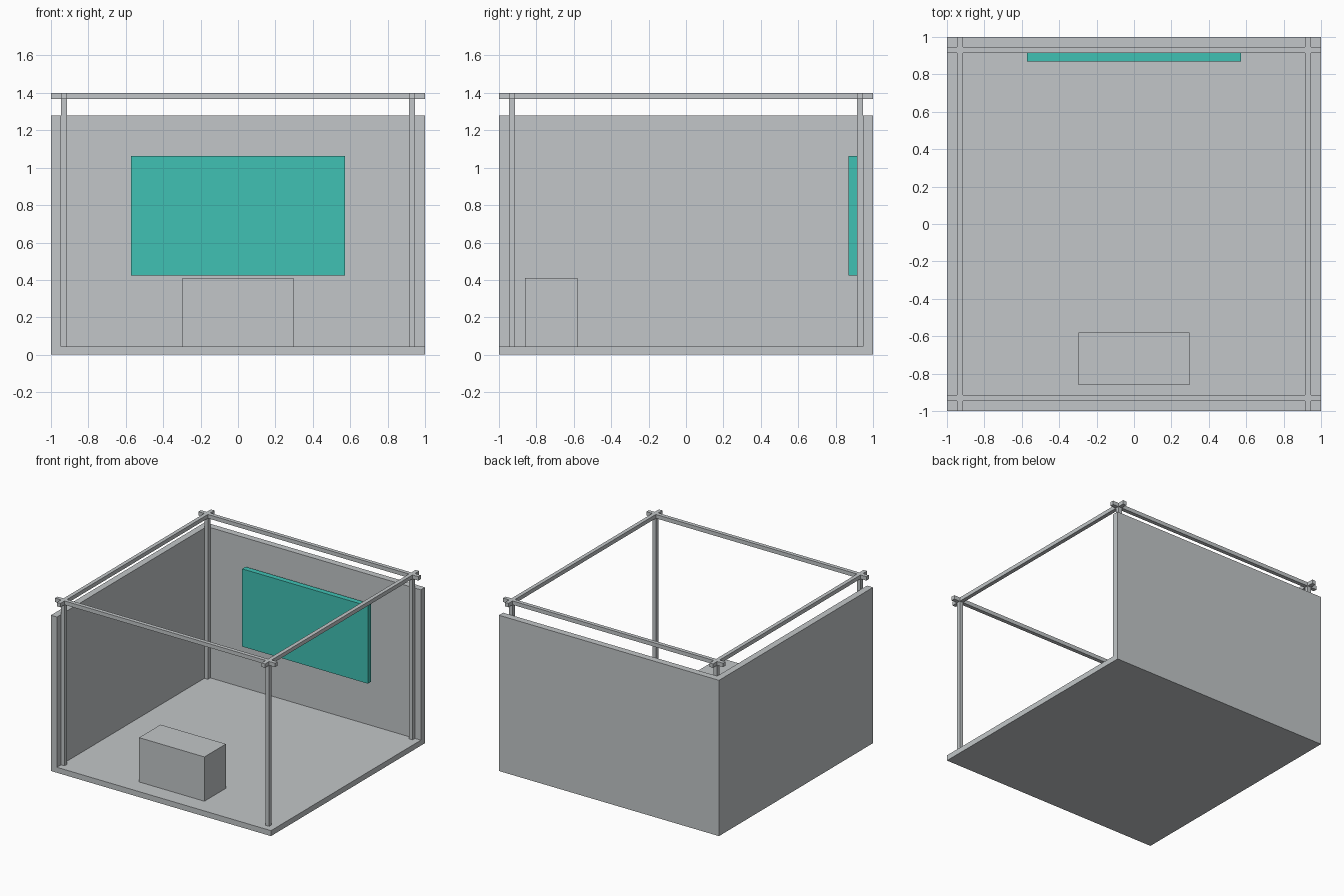
import bpy

cube = bpy.data.objects.get("Cube")
if cube:
    bpy.data.objects.remove(cube, do_unlink=True)


def material(name, rgb):
    mat = bpy.data.materials.new(name)
    mat.use_nodes = True
    color = (*rgb, 1)
    mat.diffuse_color = color
    mat.node_tree.nodes["Principled BSDF"].inputs["Base Color"].default_value = color
    return mat


GREY = material("light grey", (0.54, 0.565, 0.578))
TEAL = material("teal", (0.051, 0.533, 0.456))


def box(name, x, y, z, mat=GREY):
    """Axis-aligned box from (min, max) pairs."""
    spans = (x, y, z)
    bpy.ops.mesh.primitive_cube_add(size=1, location=[(a + b) / 2 for a, b in spans])
    obj = bpy.context.object
    obj.name = name
    obj.scale = [b - a for a, b in spans]
    bpy.ops.object.transform_apply(location=False, rotation=False, scale=True)
    obj.data.materials.append(mat)
    return obj


FULL = (-1, 1)
INNER = 0.946        # inner wall face, outer frame face
FRAME = 0.914        # inner frame face
FLOOR = 0.045
WALL = 1.28
BEAM = 1.368
TOP = 1.4

# Floor and the two walls
box("floor", (-INNER, 1), (-1, INNER), (0, FLOOR))
box("back_wall", FULL, (INNER, 1), (0, WALL))
box("side_wall", (-1, -INNER), (-1, INNER), (0, WALL))

# Frame of posts and crossing beams
bars = {"back": (FRAME, INNER), "front": (-INNER, -FRAME)}
sides = {"left": (FRAME, INNER), "right": (-INNER, -FRAME)}
for end, y in bars.items():
    box(end + "_beam", FULL, y, (BEAM, TOP))
    for side, x in sides.items():
        box(f"{end}_{side}_post", x, y, (FLOOR, BEAM))
for side, x in sides.items():
    box(side + "_beam", x, FULL, (BEAM, TOP))

# Screen panel and counter
box("screen", (-0.571, 0.571), (0.869, FRAME), (0.424, 1.062), TEAL)
box("counter", (-0.297, 0.297), (-0.86, -0.581), (FLOOR, 0.409))
